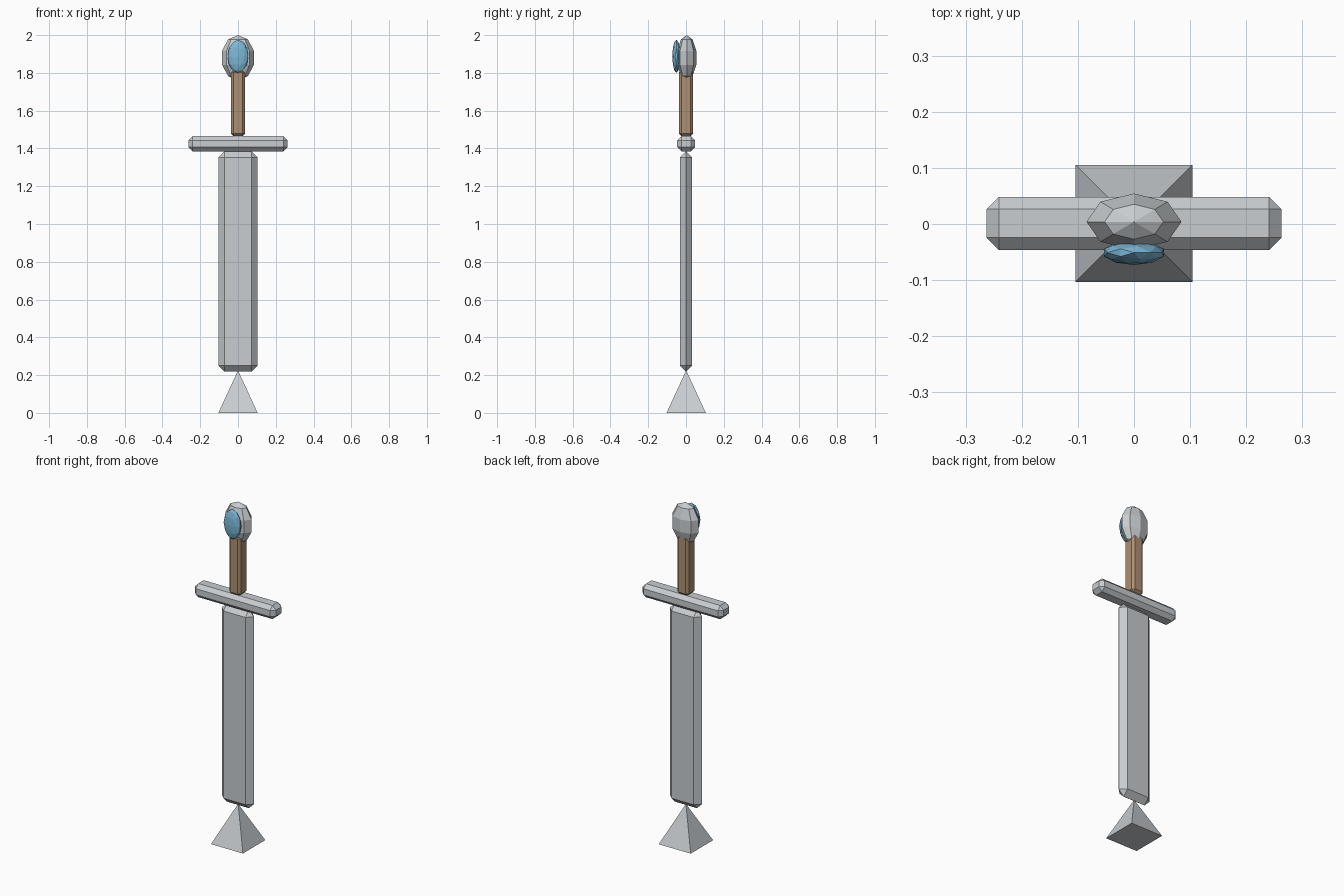
import bpy, bmesh
from mathutils import Matrix, Vector

if "Cube" in bpy.data.objects:
    bpy.data.objects.remove(bpy.data.objects["Cube"])


def material(name, rgb):
    mat = bpy.data.materials.new(name)
    mat.use_nodes = True
    mat.diffuse_color = (*rgb, 1)
    mat.node_tree.nodes["Principled BSDF"].inputs["Base Color"].default_value = (*rgb, 1)
    return mat


steel = material("pale steel", (0.58, 0.61, 0.63))
wood = material("brown wood", (0.42, 0.28, 0.17))
glass = material("blue gem", (0.20, 0.48, 0.68))


def finish(bm, name, mat):
    bmesh.ops.recalc_face_normals(bm, faces=bm.faces)
    mesh = bpy.data.meshes.new(name)
    bm.to_mesh(mesh)
    bm.free()
    mesh.materials.append(mat)
    obj = bpy.data.objects.new(name, mesh)
    bpy.context.collection.objects.link(obj)
    return obj


def placed(centre, size):
    return Matrix.Translation(centre) @ Matrix.Diagonal((*size, 1))


def chamfered_box(name, mat, centre, size, chamfer):
    bm = bmesh.new()
    bmesh.ops.create_cube(bm, size=1, matrix=placed(centre, size))
    bmesh.ops.bevel(bm, geom=bm.edges[:], offset=chamfer, segments=1,
                    affect='EDGES', clamp_overlap=True)
    return finish(bm, name, mat)


# Pyramid point at the foot
bm = bmesh.new()
bmesh.ops.create_cone(bm, cap_ends=True, segments=4, radius1=0.104 * 2 ** 0.5,
                      radius2=0, depth=0.225,
                      matrix=Matrix.Translation((0, 0.001, 0.1125)) @ Matrix.Rotation(0.785398, 4, 'Z'))
finish(bm, "blade_tip", steel)

# Blade with ridged edges, crossguard and grip
chamfered_box("blade", steel, (0, 0, 0.802), (0.208, 0.066, 1.166), 0.0325)
chamfered_box("crossguard", steel, (0, 0.001, 1.425), (0.526, 0.095, 0.08), 0.022)
chamfered_box("grip", wood, (0, 0, 1.64), (0.076, 0.076, 0.35), 0.0135)

# Faceted pommel
bm = bmesh.new()
bmesh.ops.create_uvsphere(bm, u_segments=8, v_segments=5, radius=1,
                          matrix=placed((0, 0.004, 1.88), (0.089, 0.053, 0.12)))
finish(bm, "pommel", steel)

# Gem set into the front of the pommel
bm = bmesh.new()
bmesh.ops.create_icosphere(bm, subdivisions=2, radius=1,
                           matrix=placed((0, -0.051, 1.888), (0.056, 0.022, 0.088)))
finish(bm, "pommel_gem", glass)
